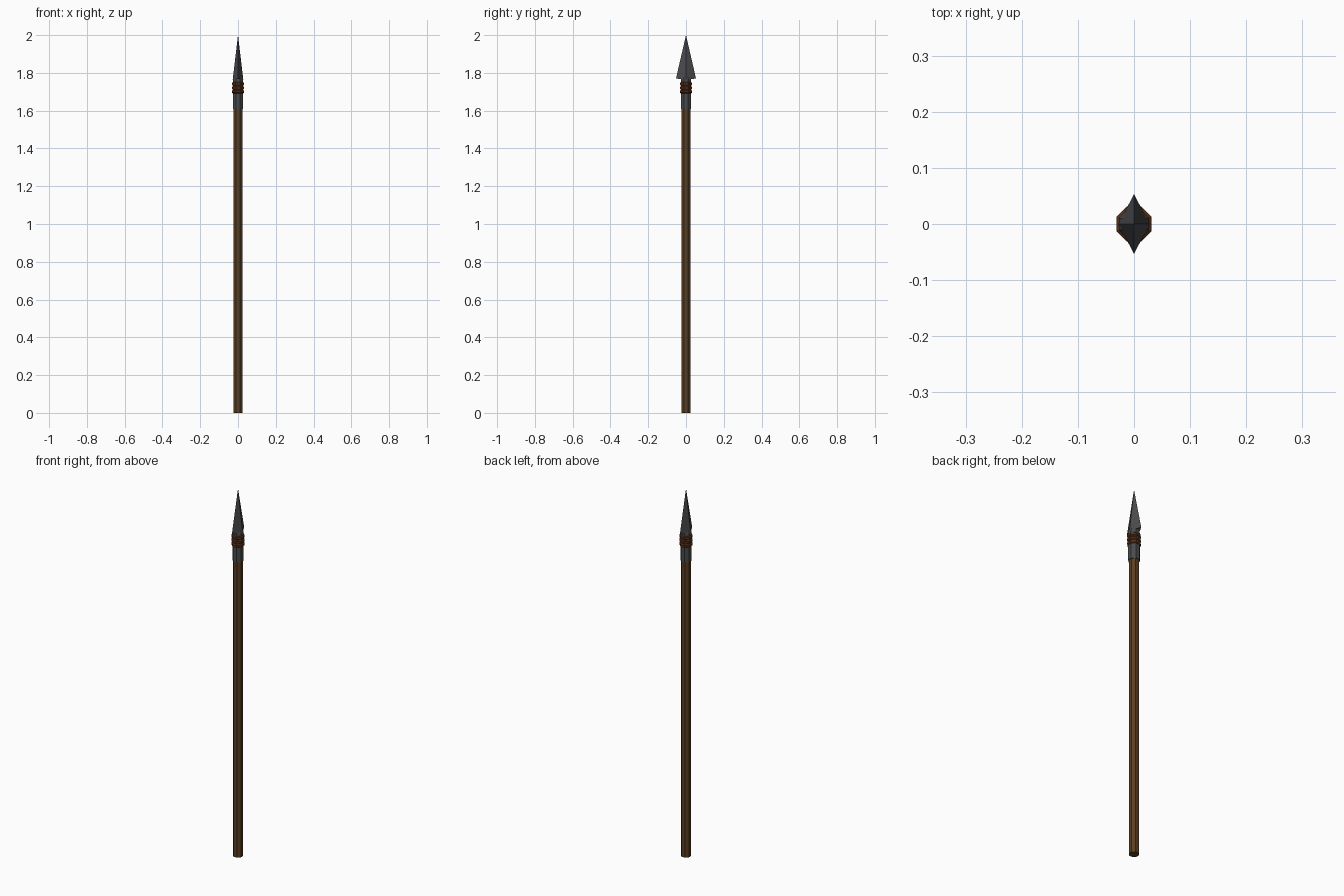
import bpy, bmesh, math

if "Cube" in bpy.data.objects:
    bpy.data.objects.remove(bpy.data.objects["Cube"])


def material(name, rgb):
    m = bpy.data.materials.new(name)
    m.diffuse_color = (*rgb, 1)
    m.use_nodes = True
    m.node_tree.nodes["Principled BSDF"].inputs["Base Color"].default_value = m.diffuse_color
    return m


wood = material("wood", (0.10, 0.05, 0.015))
iron = material("iron", (0.07, 0.07, 0.075))
cord = material("cord", (0.10, 0.03, 0.01))


def lathe(name, profile, mat, sides=8):
    """Closed octagonal solid through (radius, z) rings, flats facing the axes."""
    bm = bmesh.new()
    rings = []
    for r, z in profile:
        angles = [2 * math.pi * (i + 0.5) / sides for i in range(sides)]
        rings.append([bm.verts.new((r * math.cos(a), r * math.sin(a), z)) for a in angles])
    for lo, hi in zip(rings, rings[1:]):
        for i in range(sides):
            j = (i + 1) % sides
            bm.faces.new((lo[i], lo[j], hi[j], hi[i]))
    bm.faces.new(rings[0][::-1])
    bm.faces.new(rings[-1])
    return finish(name, bm, mat)


def finish(name, bm, mat):
    bmesh.ops.recalc_face_normals(bm, faces=bm.faces)
    mesh = bpy.data.meshes.new(name)
    bm.to_mesh(mesh)
    bm.free()
    mesh.materials.append(mat)
    ob = bpy.data.objects.new(name, mesh)
    bpy.context.collection.objects.link(ob)
    return ob


# Wooden shaft and the iron socket over its end
lathe("shaft", [(0.026, 0), (0.026, 1.63)], wood)
lathe("socket", [(0.029, 1.61), (0.029, 1.765), (0.024, 1.78)], iron)

# Three cord wraps with bevelled edges
for k in range(3):
    z = 1.70 + 0.021 * k
    lathe(f"cord_wrap_{k + 1}", [(0.029, z - 0.009), (0.034, z - 0.005),
                                 (0.034, z + 0.005), (0.029, z + 0.009)], cord)

# Diamond-section blade, wide across y, with slightly swept-back barbs
bm = bmesh.new()
tip = bm.verts.new((0, 0, 2.0))
root = bm.verts.new((0, 0, 1.782))
base = [bm.verts.new(p) for p in ((0.028, 0, 1.765), (0, 0.053, 1.77),
                                  (-0.028, 0, 1.765), (0, -0.053, 1.77))]
for i in range(4):
    j = (i + 1) % 4
    bm.faces.new((base[i], base[j], tip))
    bm.faces.new((base[j], base[i], root))
finish("blade", bm, iron)
